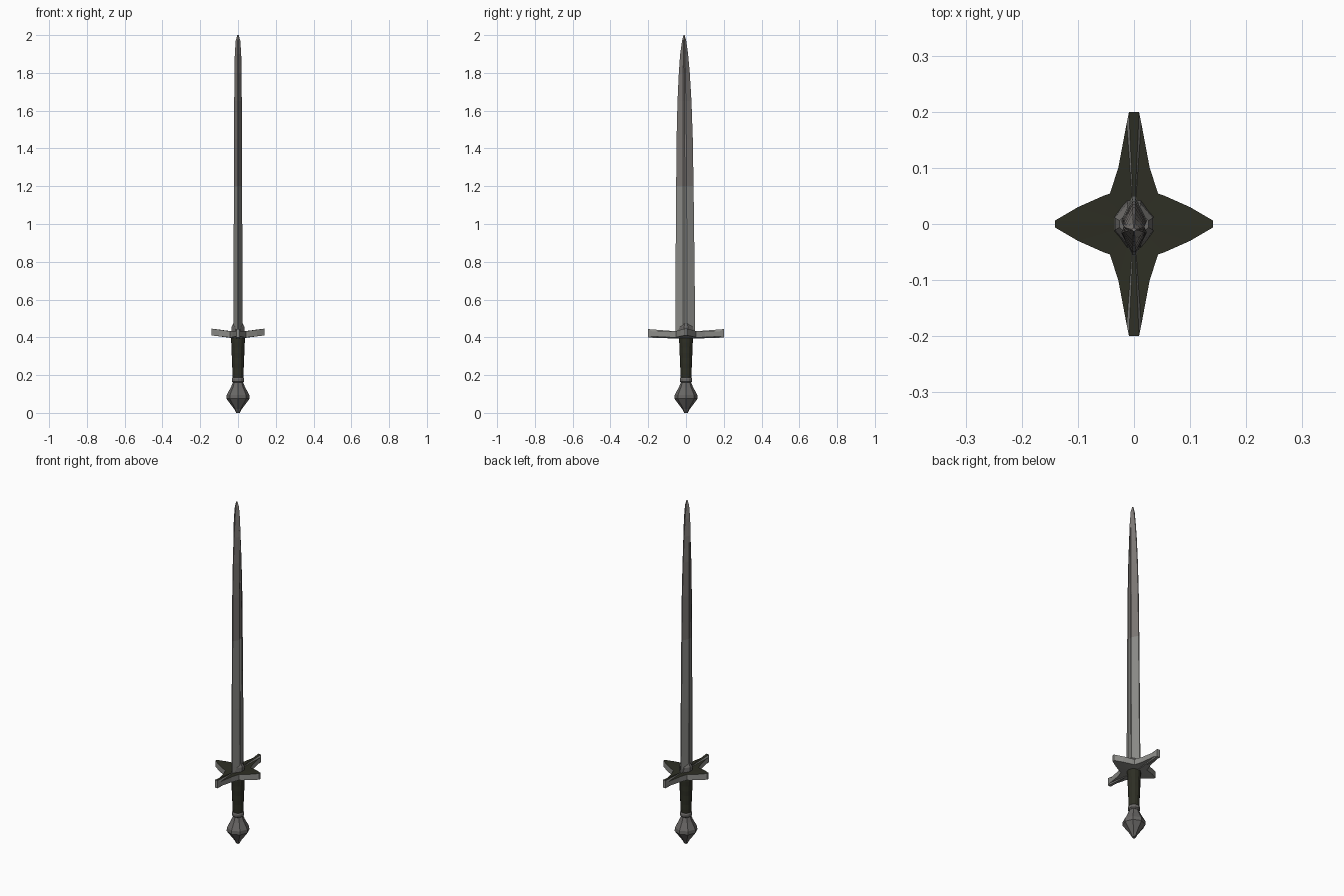
import bpy, bmesh, math

if "Cube" in bpy.data.objects:
    bpy.data.objects.remove(bpy.data.objects["Cube"])


def material(name, rgb):
    m = bpy.data.materials.new(name)
    m.diffuse_color = (*rgb, 1)
    m.use_nodes = True
    m.node_tree.nodes["Principled BSDF"].inputs["Base Color"].default_value = m.diffuse_color
    return m


STEEL = material("grey steel", (0.26, 0.26, 0.245))
TAUPE = material("warm steel", (0.20, 0.185, 0.175))
POMMEL = material("dull iron", (0.14, 0.135, 0.13))
OLIVE = material("dark olive", (0.027, 0.028, 0.018))


def finish(name, bm, mats, rule=None):
    bmesh.ops.recalc_face_normals(bm, faces=bm.faces)
    for f in bm.faces:
        f.material_index = rule(f) if rule else 0
    me = bpy.data.meshes.new(name)
    bm.to_mesh(me)
    bm.free()
    for m in mats:
        me.materials.append(m)
    ob = bpy.data.objects.new(name, me)
    bpy.context.collection.objects.link(ob)
    return ob


def loft(name, section, levels, mats, rule=None):
    """Skin a unit section through levels of (z, x scale, y scale, y shift)."""
    bm = bmesh.new()
    rings = [[bm.verts.new((x * sx, y * sy + dy, z)) for x, y in section]
             for z, sx, sy, dy in levels]
    n = len(section)
    for a, b in zip(rings, rings[1:]):
        for i in range(n):
            j = (i + 1) % n
            bm.faces.new((a[i], a[j], b[j], b[i]))
    bm.faces.new(rings[0])
    bm.faces.new(rings[-1])
    return finish(name, bm, mats, rule)


def ngon(n, turn=0.0):
    return [(math.cos(turn + 2 * math.pi * i / n), math.sin(turn + 2 * math.pi * i / n))
            for i in range(n)]


# blade: flattened diamond with a shallow fuller on each face
half = [(0.12, -1), (0.8, -0.4), (1, -0.2), (0.8, 0), (1, 0.2), (0.8, 0.4), (0.12, 1)]
blade_section = half + [(-x, -y) for x, y in half]
loft("blade", blade_section, [
    (0.41, 0.023, 0.053, -0.004), (0.80, 0.023, 0.050, -0.005),
    (1.20, 0.022, 0.046, -0.006), (1.45, 0.021, 0.043, -0.007),
    (1.65, 0.020, 0.037, -0.008), (1.80, 0.019, 0.029, -0.009),
    (1.90, 0.017, 0.021, -0.010), (1.97, 0.012, 0.011, -0.010),
    (2.00, 0.004, 0.003, -0.010)], [STEEL, TAUPE],
    lambda f: int(f.calc_center_median().z > 1.2))

# collar hugging the blade root
collar = [(1, -0.3), (1, 0.3), (0.35, 1), (-0.35, 1), (-1, 0.3), (-1, -0.3), (-0.35, -1), (0.35, -1)]
loft("blade_collar", collar, [
    (0.41, 0.036, 0.046, 0), (0.455, 0.034, 0.036, 0), (0.472, 0.026, 0.020, 0)], [POMMEL])

# guard: four-pointed star whose arms lift and flare at the ends
quarter = [(0.141, 0.006), (0.10, 0.030), (0.055, 0.050), (0.043, 0.054),
           (0.028, 0.10), (0.013, 0.18), (0.009, 0.20)]
outline = (quarter + [(-x, y) for x, y in reversed(quarter)]
           + [(-x, -y) for x, y in quarter] + [(x, -y) for x, y in reversed(quarter)])


def guard_z(x, y):
    lift = 0.018 * (abs(x) / 0.14) ** 1.3
    flare = 0.012 if abs(y) > 0.19 else 0.0
    low = 0.392 + lift + 0.012 * min(1, abs(y) / 0.18) - flare * 0.5
    high = 0.428 + lift + 0.003 * abs(y) / 0.2 + flare
    return low, high


bm = bmesh.new()
low = [bm.verts.new((x, y, guard_z(x, y)[0])) for x, y in outline]
high = [bm.verts.new((x, y, guard_z(x, y)[1])) for x, y in outline]
c_low, c_high = bm.verts.new((0, 0, 0.392)), bm.verts.new((0, 0, 0.428))
for i in range(len(outline)):
    j = (i + 1) % len(outline)
    bm.faces.new((low[i], low[j], high[j], high[i]))
    bm.faces.new((c_high, high[i], high[j]))
    bm.faces.new((c_low, low[j], low[i]))
finish("star_guard", bm, [STEEL, OLIVE], lambda f: int(f.normal.z > 0.6))

# grip: tapered and lightly banded
grip_levels = []
for i in range(9):
    t = i / 8
    r = 0.028 + 0.008 * t + (0.001 if i % 2 else 0)
    grip_levels.append((0.18 + 0.22 * t, r, r, 0))
loft("grip", ngon(12), grip_levels, [OLIVE])

# ring under the grip
loft("grip_ring", ngon(12), [
    (0.160, 0.027, 0.027, 0), (0.166, 0.033, 0.033, 0),
    (0.180, 0.033, 0.033, 0), (0.187, 0.028, 0.028, 0)], [POMMEL])

# pommel: faceted drop
loft("pommel", ngon(8), [
    (0.0, 0.010, 0.010, 0), (0.02, 0.020, 0.020, 0), (0.075, 0.061, 0.061, 0),
    (0.095, 0.060, 0.060, 0), (0.135, 0.038, 0.038, 0), (0.165, 0.025, 0.025, 0)], [POMMEL])
